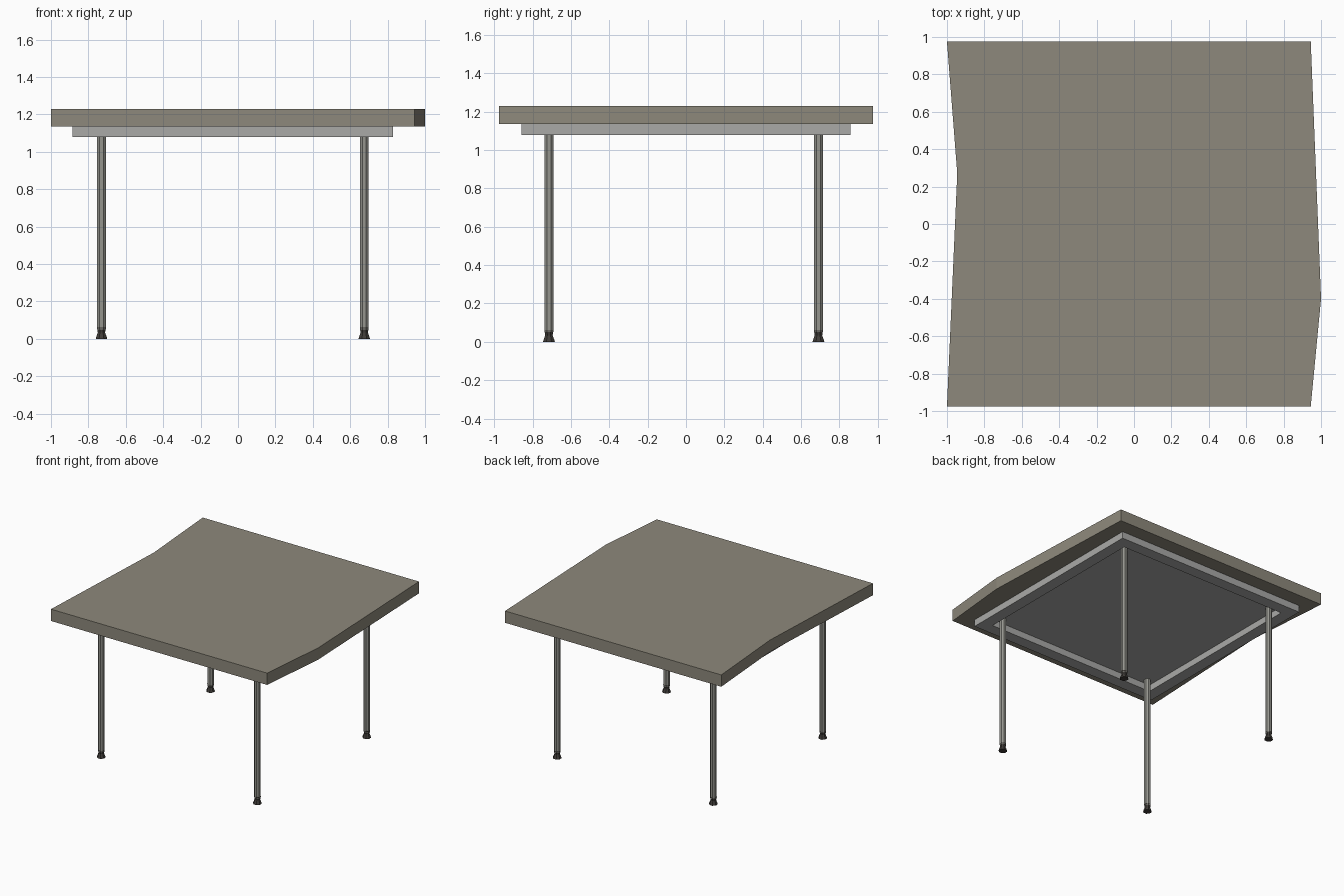
import bpy, bmesh, math

if "Cube" in bpy.data.objects:
    bpy.data.objects.remove(bpy.data.objects["Cube"])

CX, CY = -0.0275, 0.0          # shared centre of frame and legs
Z_TOP, Z_UNDER, Z_FRAME = 1.23, 1.134, 1.078


def material(name, rgb):
    m = bpy.data.materials.new(name)
    m.diffuse_color = (*rgb, 1)
    m.use_nodes = True
    m.node_tree.nodes["Principled BSDF"].inputs["Base Color"].default_value = m.diffuse_color
    return m


def finish(name, bm, mat):
    bmesh.ops.recalc_face_normals(bm, faces=bm.faces[:])
    me = bpy.data.meshes.new(name)
    bm.to_mesh(me)
    bm.free()
    me.materials.append(mat)
    ob = bpy.data.objects.new(name, me)
    bpy.context.collection.objects.link(ob)
    return ob


def prism(name, outline, z0, z1, mat):
    bm = bmesh.new()
    face = bm.faces.new([bm.verts.new((x, y, z0)) for x, y in outline])
    ext = bmesh.ops.extrude_face_region(bm, geom=[face], use_keep_orig=True)
    for v in ext["geom"]:
        if isinstance(v, bmesh.types.BMVert):
            v.co.z = z1
    return finish(name, bm, mat)


def lathe(name, profile, x, y, sides, mat):
    bm = bmesh.new()
    rings = []
    for r, z in profile:
        ang = [2 * math.pi * (i + 0.5) / sides for i in range(sides)]
        rings.append([bm.verts.new((x + r * math.cos(a), y + r * math.sin(a), z)) for a in ang])
    for a, b in zip(rings, rings[1:]):
        for i in range(sides):
            j = (i + 1) % sides
            bm.faces.new((a[i], a[j], b[j], b[i]))
    bm.faces.new(rings[0])
    bm.faces.new(rings[-1])
    return finish(name, bm, mat)


stone = material("warm_grey_top", (0.27, 0.25, 0.20))
steel = material("leg_metal", (0.30, 0.30, 0.27))
grey = material("frame_grey", (0.40, 0.40, 0.39))
dark = material("foot_dark", (0.05, 0.045, 0.04))

# Table top with bent left and right edges
prism("table_top", [(-1, -0.975), (0.945, -0.975), (1, -0.4), (0.945, 0.975),
                    (-1, 0.975), (-0.945, 0.27)], Z_UNDER, Z_TOP, stone)

# Underframe: square tray, recessed from below
H, W = 0.8575, 0.095
bm = bmesh.new()
loops = []
for h, z in ((H - W, Z_UNDER - 0.003), (H - W, Z_FRAME), (H, Z_FRAME), (H, Z_UNDER)):
    loops.append([bm.verts.new((CX + sx * h, CY + sy * h, z))
                  for sx, sy in ((-1, -1), (1, -1), (1, 1), (-1, 1))])
for a, b in zip(loops, loops[1:]):
    for i in range(4):
        j = (i + 1) % 4
        bm.faces.new((a[i], a[j], b[j], b[i]))
bm.faces.new(loops[0])
bm.faces.new(loops[-1])
finish("underframe", bm, grey)

# Four legs with flared feet
for sx, side in ((-1, "left"), (1, "right")):
    for sy, end in ((-1, "front"), (1, "back")):
        x, y = CX + sx * 0.7025, CY - 0.012 + sy * 0.7025
        lathe(f"{end}_{side}_leg", [(0.025, 0.05), (0.025, Z_UNDER - 0.002)], x, y, 8, steel)
        lathe(f"{end}_{side}_foot", [(0.033, 0), (0.031, 0.008), (0.021, 0.034), (0.026, 0.06)],
              x, y, 8, dark)
